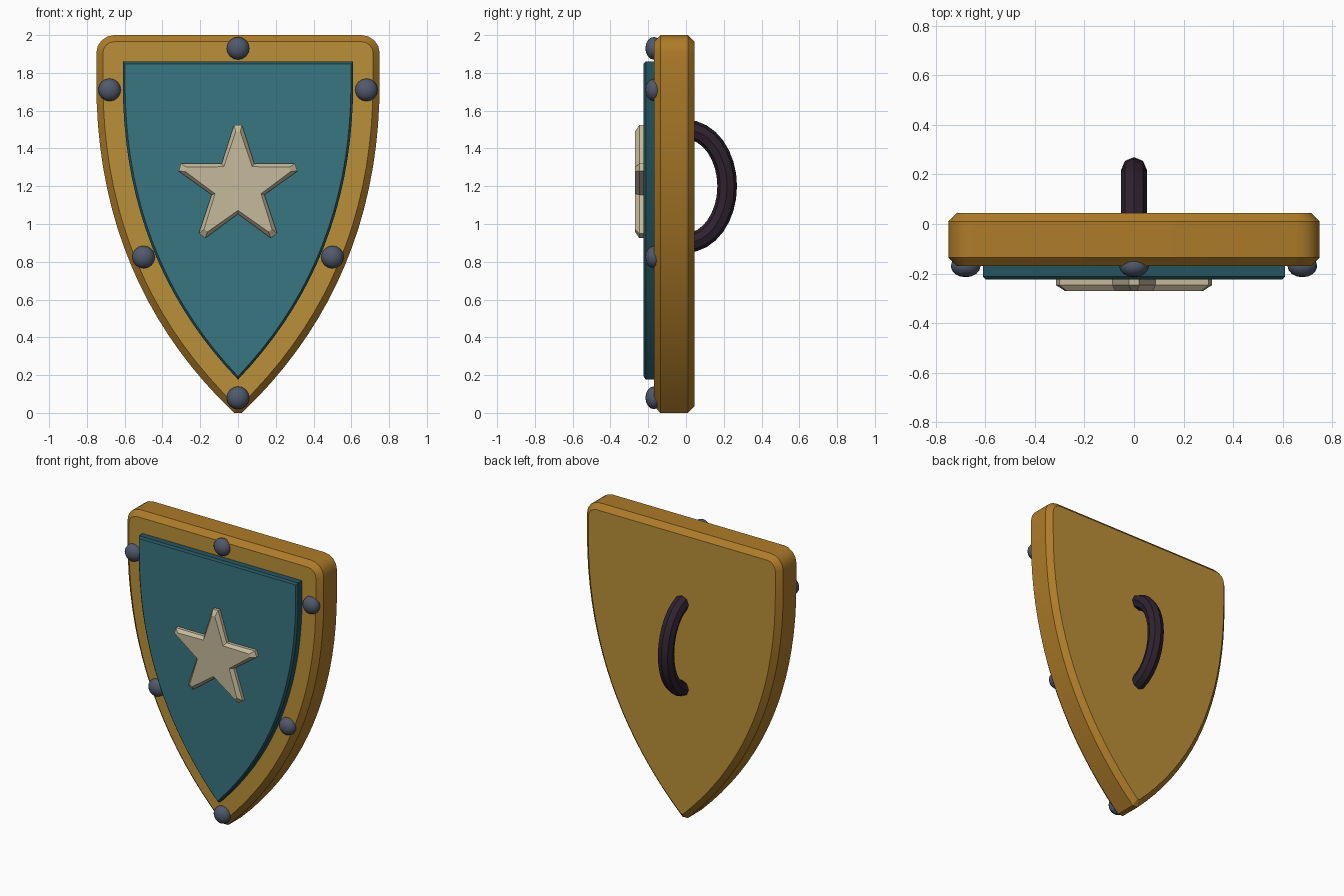
import bpy, bmesh
from math import sin, cos, pi, radians
from mathutils import Vector

cube = bpy.data.objects.get("Cube")
if cube:
    bpy.data.objects.remove(cube)


def material(name, r, g, b):
    m = bpy.data.materials.new(name)
    m.use_nodes = True
    m.diffuse_color = (r, g, b, 1)
    m.node_tree.nodes["Principled BSDF"].inputs["Base Color"].default_value = (r, g, b, 1)
    return m


gold = material("gold face", 0.50, 0.28, 0.04)
dark_gold = material("gold edge", 0.42, 0.20, 0.022)
teal = material("teal face", 0.04, 0.18, 0.22)
dark_teal = material("teal edge", 0.018, 0.09, 0.115)
cream = material("cream", 0.56, 0.49, 0.33)
steel = material("blue steel", 0.08, 0.10, 0.15)
leather = material("dark leather", 0.028, 0.016, 0.028)


def finish(name, bm, mats):
    bmesh.ops.recalc_face_normals(bm, faces=bm.faces)
    mesh = bpy.data.meshes.new(name)
    bm.to_mesh(mesh)
    bm.free()
    for m in mats:
        mesh.materials.append(m)
    ob = bpy.data.objects.new(name, mesh)
    bpy.context.collection.objects.link(ob)
    bpy.ops.object.select_all(action="DESELECT")
    ob.select_set(True)
    bpy.context.view_layer.objects.active = ob
    bpy.ops.object.shade_smooth_by_angle(angle=radians(30))
    return ob


def loft(name, rings, cap_mat, side_mat):
    """Skin a row of matching closed rings and cap both ends."""
    bm = bmesh.new()
    rows = [[bm.verts.new(p) for p in ring] for ring in rings]
    n = len(rows[0])
    for a, b in zip(rows, rows[1:]):
        for i in range(n):
            j = (i + 1) % n
            bm.faces.new((a[i], a[j], b[j], b[i])).material_index = 1
    bm.faces.new(rows[0])
    bm.faces.new(rows[-1])
    return finish(name, bm, [cap_mat, side_mat])


# Shield outline: a curve down to the tip, offset inwards, then mirrored
START, BEND, TIP = Vector((0.75, 1.75)), Vector((0.75, 0.68)), Vector((0, -0.02))


def side_point(t, inset):
    p = START * (1 - t) ** 2 + BEND * 2 * t * (1 - t) + TIP * t * t
    d = ((BEND - START) * (1 - t) + (TIP - BEND) * t).normalized()
    return p + Vector((d.y, -d.x)) * inset


def outline(inset, y, radius=0, tip_x=0):
    low, high = 0.5, 1.0
    for _ in range(40):
        mid = (low + high) / 2
        if side_point(mid, inset).x > tip_x:
            low = mid
        else:
            high = mid
    steps = 4 if radius else 0
    cx, cz = 0.75 - inset - radius, 2 - inset - radius
    half = []
    for i in range(steps + 1):
        a = pi / 2 * (1 - i / max(steps, 1))
        half.append((cx + radius * cos(a), cz + radius * sin(a)))
    half += [tuple(side_point(low * i / 18, inset)) for i in range(19)]
    left = half if tip_x else half[:-1] + [(0, half[-1][1])]
    right = [(-x, z) for x, z in reversed(half if tip_x else half[:-1])]
    return [(x, y, z) for x, z in left + right]


# Thick chamfered body
loft("shield_body", [
    outline(0.035, -0.17, 0.06, 0.008),
    outline(0, -0.135, 0.095, 0.02),
    outline(0, 0.01, 0.095, 0.02),
    outline(0.035, 0.045, 0.06, 0.008)], gold, dark_gold)

# Raised front panel
loft("front_panel", [
    outline(0.14, -0.16), outline(0.14, -0.213), outline(0.152, -0.225)],
    teal, dark_teal)


# Star with blunt tips and a chamfered front
def star_ring(y, tip, notch, blunt):
    pts = []
    for k in range(5):
        a = pi / 2 + k * 2 * pi / 5
        for r, b in ((tip, a - blunt), (tip, a + blunt), (notch, a + pi / 5)):
            pts.append((r * cos(b), y, 1.2 + r * sin(b)))
    return pts


loft("star", [
    star_ring(-0.215, 0.325, 0.147, 0.065),
    star_ring(-0.247, 0.325, 0.147, 0.065),
    star_ring(-0.27, 0.29, 0.128, 0.04)], cream, cream)

# Flattened rivets around the rim
spots = [(0, 1.93), (0, 0.08)]
for s in (1, -1):
    spots += [(s * 0.68, 1.71), (s * 0.5, 0.825)]
for i, (x, z) in enumerate(spots):
    bm = bmesh.new()
    bmesh.ops.create_uvsphere(bm, u_segments=16, v_segments=8, radius=0.06)
    for v in bm.verts:
        px, py, pz = v.co
        v.co = (px, pz * 0.75, py)
    rivet = finish(f"rivet_{i + 1}", bm, [steel])
    rivet.location = (x, -0.17, z)

# Arched grip on the back
rings = []
for i in range(17):
    a = pi * i / 16
    centre = Vector((0, 0.218 * sin(a), 1.2 + 0.3 * cos(a)))
    out = Vector((0, sin(a) / 0.218, cos(a) / 0.3)).normalized()
    rings.append([centre + 0.052 * (out * cos(k * pi / 4) + Vector((sin(k * pi / 4), 0, 0)))
                  for k in range(8)])
loft("grip", rings, leather, leather)
